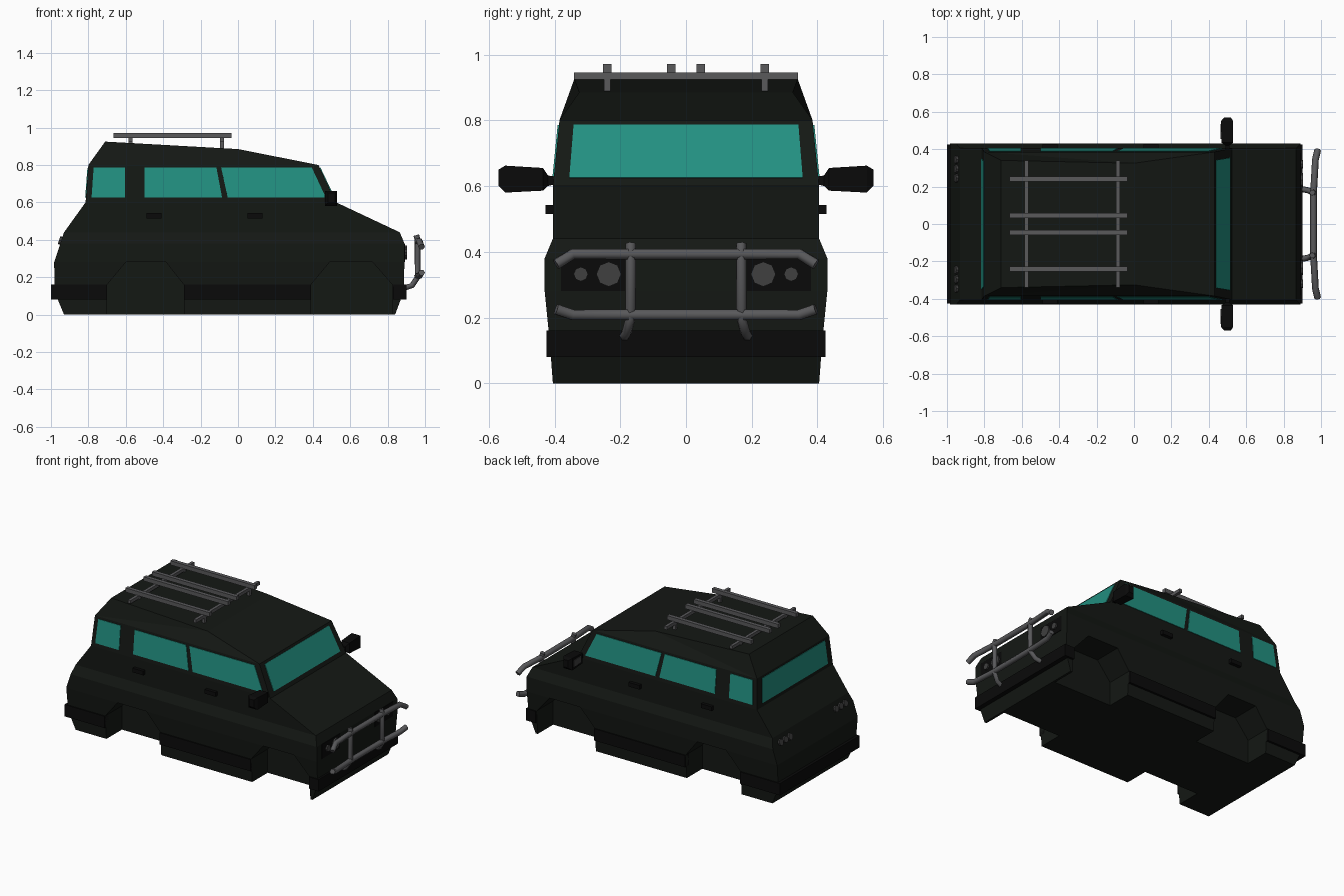
import bpy, bmesh, math
from mathutils import Vector

if "Cube" in bpy.data.objects:
    bpy.data.objects.remove(bpy.data.objects["Cube"])


def material(name, rgb):
    m = bpy.data.materials.new(name)
    m.diffuse_color = (*rgb, 1)
    m.use_nodes = True
    m.node_tree.nodes["Principled BSDF"].inputs["Base Color"].default_value = m.diffuse_color
    return m


PAINT = material("paint", (0.007, 0.009, 0.007))
TRIM = material("black_trim", (0.003, 0.003, 0.003))
GLASS = material("tinted_glass", (0.016, 0.28, 0.22))
METAL = material("bar_metal", (0.1, 0.1, 0.105))
LAMP = material("lamp", (0.05, 0.05, 0.05))


def finish(bm, name, mat):
    bmesh.ops.recalc_face_normals(bm, faces=bm.faces)
    me = bpy.data.meshes.new(name)
    bm.to_mesh(me)
    bm.free()
    me.materials.append(mat)
    ob = bpy.data.objects.new(name, me)
    bpy.context.collection.objects.link(ob)
    return ob


def skin(bm, rings, cap_end=True):
    vs = [[bm.verts.new(p) for p in r] for r in rings]
    n = len(vs[0])
    for a, b in zip(vs, vs[1:]):
        for i in range(n):
            j = (i + 1) % n
            bm.faces.new((a[i], a[j], b[j], b[i]))
    bm.faces.new(vs[0])
    if cap_end:
        bm.faces.new(vs[-1])
    return vs


def loft(name, rings, mat):
    bm = bmesh.new()
    skin(bm, rings)
    return finish(bm, name, mat)


def box(name, x, y, z, mat):
    ring = lambda h: [(x[0], y[0], h), (x[1], y[0], h), (x[1], y[1], h), (x[0], y[1], h)]
    return loft(name, [ring(z[0]), ring(z[1])], mat)


def panel(name, pts, out, mat, t=0.004):
    out = Vector(out).normalized() * t
    return loft(name, [[Vector(p) + out for p in pts], [Vector(p) - out for p in pts]], mat)


def lamp(name, c, r, depth, tilt=0):
    bpy.ops.mesh.primitive_cylinder_add(vertices=8, radius=r, depth=depth, location=c,
                                        rotation=(0, math.pi / 2 + tilt, 0))
    ob = bpy.context.object
    ob.name = name
    ob.data.materials.append(LAMP)


def tube(name, pts, r):
    cu = bpy.data.curves.new(name, 'CURVE')
    cu.dimensions = '3D'
    cu.bevel_depth, cu.bevel_resolution, cu.use_fill_caps = r, 1, True
    sp = cu.splines.new('POLY')
    sp.points.add(len(pts) - 1)
    for p, c in zip(sp.points, pts):
        p.co = (*c, 1)
    ob = bpy.data.objects.new(name, cu)
    bpy.context.collection.objects.link(ob)
    cu.materials.append(METAL)
    bpy.ops.object.select_all(action='DESELECT')
    bpy.context.view_layer.objects.active = ob
    ob.select_set(True)
    bpy.ops.object.convert(target='MESH')


# Body shell: stacked rectangles (z, rear x, front x, half width), then the roof
levels = [(0, -0.93, 0.84, 0.405), (0.12, -0.98, 0.885, 0.414), (0.28, -0.983, 0.89, 0.43),
          (0.38, -0.95, 0.89, 0.43), (0.44, -0.93, 0.865, 0.405), (0.6, -0.815, 0.525, 0.405),
          (0.8, -0.8, 0.43, 0.385)]
bm = bmesh.new()
rings = skin(bm, [[(a, -w, z), (b, -w, z), (b, w, z), (a, w, z)] for z, a, b, w in levels], False)
rr, fr, fl, rl = rings[-1]
ar, mr, ml, al = [bm.verts.new(p) for p in
                  [(-0.71, -0.34, 0.925), (0, -0.325, 0.885), (0, 0.325, 0.885), (-0.71, 0.34, 0.925)]]
for f in [(rr, rl, al, ar), (ar, al, ml, mr), (mr, ml, fl, fr),
          (rr, ar, mr), (rr, mr, fr), (rl, al, ml), (rl, ml, fl)]:
    bm.faces.new(f)
body = finish(bm, "body", PAINT)

# Wheel wells cut from the body
arches = [[(-0.7, -0.1), (-0.7, 0.16), (-0.6, 0.28), (-0.385, 0.28), (-0.29, 0.16), (-0.29, -0.1)],
          [(0.39, -0.1), (0.39, 0.16), (0.49, 0.28), (0.72, 0.28), (0.825, 0.16), (0.825, -0.1)]]
for s in (-1, 1):
    for prof in arches:
        cutter = loft("well_cutter", [[(x, s * y, z) for x, z in prof] for y in (0.24, 0.6)], PAINT)
        cutter.hide_render = True
        mod = body.modifiers.new("well", 'BOOLEAN')
        mod.operation, mod.solver, mod.object = 'DIFFERENCE', 'EXACT', cutter
        bpy.context.view_layer.objects.active = body
        bpy.ops.object.modifier_apply(modifier=mod.name)
        bpy.data.objects.remove(cutter)

# Bumpers and sills
box("rear_bumper", (-1.0, -0.7), (-0.425, 0.425), (0.08, 0.16), TRIM)
box("front_bumper", (0.828, 0.9), (-0.425, 0.425), (0.08, 0.16), TRIM)
for s in (-1, 1):
    box("sill", (-0.29, 0.39), (s * 0.38, s * 0.425), (0.08, 0.16), TRIM)

# Windscreen and rear window
lo, hi = 0.625, 0.785
fx = lambda z: 0.525 - 0.475 * (z - 0.6)
rx = lambda z: -0.815 + 0.075 * (z - 0.6)
panel("windscreen", [(fx(lo), -0.355, lo), (fx(lo), 0.355, lo), (fx(hi), 0.342, hi), (fx(hi), -0.342, hi)],
      (1, 0, 0.475), GLASS)
panel("rear_window", [(rx(lo), -0.35, lo), (rx(lo), 0.35, lo), (rx(hi), 0.335, hi), (rx(hi), -0.335, hi)],
      (-1, 0, 0.075), GLASS)

# Side windows: bottom rear, bottom front, top front, top rear x
side_windows = [(-0.783, -0.605, -0.605, -0.772), (-0.5, -0.085, -0.115, -0.5), (-0.055, 0.47, 0.395, -0.09)]
for s in (-1, 1):
    for w in side_windows:
        pts = [(x, s * (0.405 - 0.1 * (z - 0.6)), z) for x, z in zip(w, (lo, lo, hi, hi))]
        panel("side_window", pts, (0, s, 0.1), GLASS)

    # Door handles
    for x in (-0.49, 0.05):
        box("door_handle", (x, x + 0.08), (s * 0.4, s * 0.427), (0.515, 0.543), TRIM)

    # Door mirrors
    sections = [(0.39, 0.488, 0.51, 0.608, 0.628), (0.42, 0.488, 0.51, 0.6, 0.632),
                (0.435, 0.468, 0.53, 0.586, 0.655), (0.55, 0.465, 0.53, 0.58, 0.662),
                (0.57, 0.482, 0.518, 0.6, 0.65)]
    loft("door_mirror", [[(a, s * y, c), (b, s * y, c), (b, s * y, d), (a, s * y, d)]
                         for y, a, b, c, d in sections], TRIM)
    box("mirror_glass", (0.462, 0.475), (s * 0.455, s * 0.535), (0.6, 0.643), LAMP)

    # Headlamps and tail lamps
    box("lamp_panel", (0.87, 0.893), (s * 0.185, s * 0.38), (0.28, 0.378), TRIM)
    lamp("headlamp", (0.893, s * 0.235, 0.332), 0.038, 0.02)
    lamp("side_lamp", (0.893, s * 0.32, 0.332), 0.022, 0.02)
    for y in (0.245, 0.295, 0.345):
        lamp("tail_lamp", (-0.946, s * y, 0.395), 0.022, 0.022, 0.32)

    # Bull bar uprights
    tube("bull_bar_upright", [(0.88, s * 0.19, 0.14), (0.93, s * 0.18, 0.155), (0.96, s * 0.168, 0.2),
                              (0.96, s * 0.168, 0.4), (0.953, s * 0.168, 0.425)], 0.016)

# Bull bar rails
for name, z, ze in (("bull_bar_top_rail", 0.393, 0.362), ("bull_bar_low_rail", 0.208, 0.225)):
    tube(name, [(0.982, -0.395, ze), (0.97, -0.345, z), (0.96, -0.168, z), (0.96, 0.168, z),
                (0.97, 0.345, z), (0.982, 0.395, ze)], 0.018)

# Roof rack
for y in (-0.24, -0.045, 0.045, 0.24):
    box("rack_slat", (-0.665, -0.035), (y - 0.013, y + 0.013), (0.944, 0.972), METAL)
for x in (-0.575, -0.085):
    box("rack_crossbar", (x - 0.01, x + 0.01), (-0.34, 0.34), (0.924, 0.946), METAL)
    for y in (-0.24, 0.24):
        box("rack_post", (x - 0.01, x + 0.01), (y - 0.01, y + 0.01), (0.87, 0.93), METAL)
